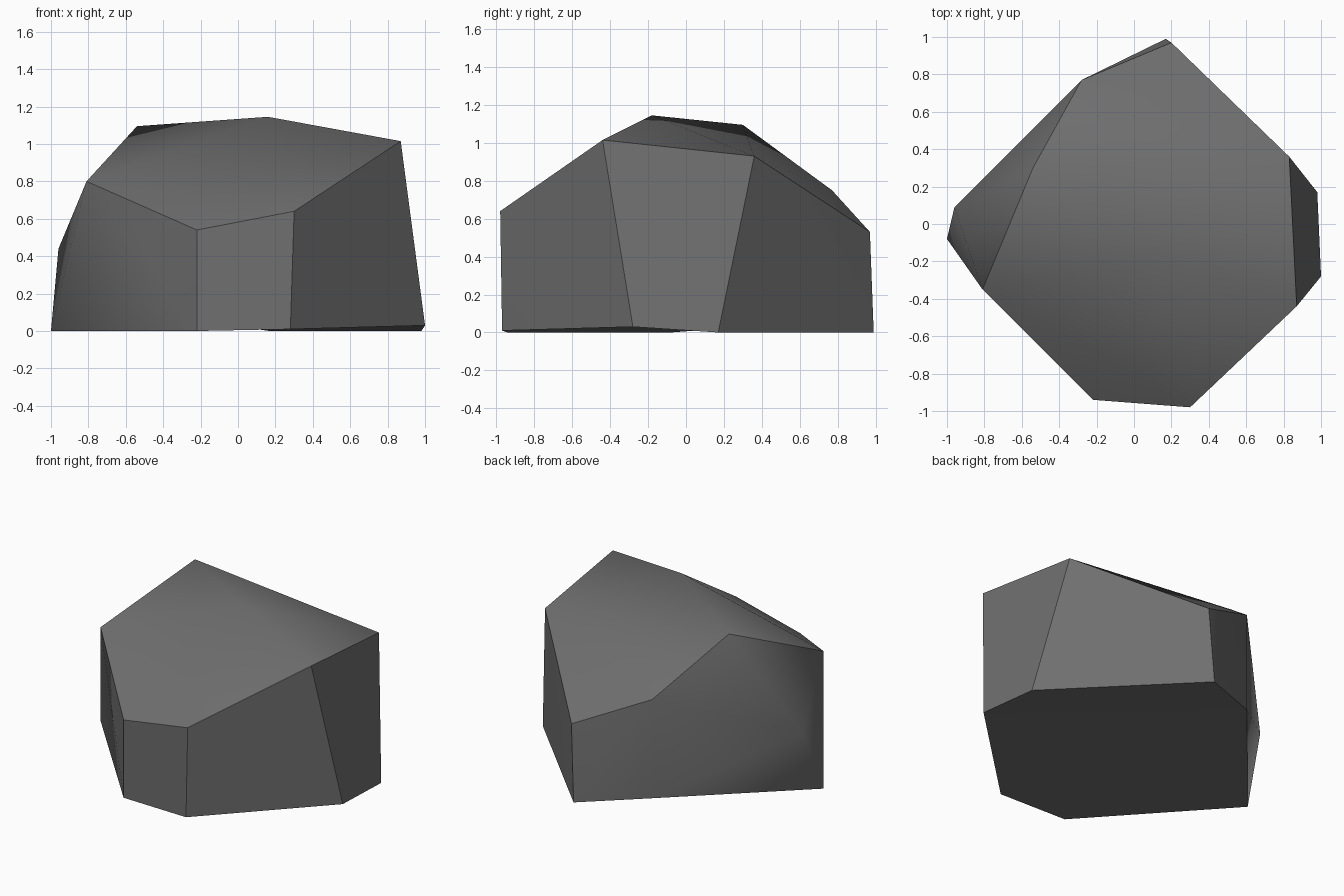
import bpy, bmesh, math

if "Cube" in bpy.data.objects:
    bpy.data.objects.remove(bpy.data.objects["Cube"])

# Corner points of the chipped boulder: foot ring, shoulder ring and crown
foot = [(-1.0, -0.08, 0), (-0.22, -0.94, 0), (0.28, -0.97, 0.01), (1.0, -0.28, 0.03),
        (0.98, 0.17, 0), (0.17, 0.99, 0), (-0.285, 0.765, 0.065)]
shoulder = [(-0.96, 0.09, 0.44), (-0.81, -0.35, 0.80), (-0.22, -0.94, 0.54),
            (0.30, -0.98, 0.64), (0.87, -0.44, 1.015), (0.83, 0.36, 0.93),
            (0.20, 0.97, 0.53), (-0.28, 0.77, 0.75)]
crown = [(-0.54, 0.30, 1.095), (0.16, -0.18, 1.145)]

# Wrap the corners in a closed faceted skin
bm = bmesh.new()
verts = [bm.verts.new(p) for p in foot + shoulder + crown]
bmesh.ops.convex_hull(bm, input=verts)
base = verts[:len(foot)]

# Underside: two facets meeting in a shallow valley
under = [f for f in bm.faces if all(v in base for v in f.verts)]
bmesh.ops.delete(bm, geom=under, context='FACES')
for ring in ([0, 1, 2, 3, 6], [3, 4, 5, 6]):
    bm.faces.new([base[i] for i in ring])
bmesh.ops.recalc_face_normals(bm, faces=bm.faces[:])
bm.normal_update()


def zone(face):
    """1 for the crown, -1 for the underside, 0 for the walls."""
    return 1 if face.normal.z > 0.6 else -1 if face.normal.z < -0.6 else 0


# Crown and left flank shade softly, all other chipped edges stay crisp
for f in bm.faces:
    f.smooth = True
for e in bm.edges:
    if len(e.link_faces) != 2:
        continue
    a, b = (zone(f) for f in e.link_faces)
    flank = min(v.co.x for v in e.verts) < -0.9
    chipped = a == 0 and not flank and e.calc_face_angle(0) > math.radians(22)
    e.smooth = not (a != b or a == -1 or chipped)

mesh = bpy.data.meshes.new("boulder")
bm.to_mesh(mesh)
bm.free()
rock = bpy.data.objects.new("boulder", mesh)
bpy.context.collection.objects.link(rock)

# Plain grey stone
stone = bpy.data.materials.new("grey stone")
stone.diffuse_color = (0.16, 0.16, 0.162, 1)
stone.use_nodes = True
stone.node_tree.nodes["Principled BSDF"].inputs["Base Color"].default_value = stone.diffuse_color
mesh.materials.append(stone)
